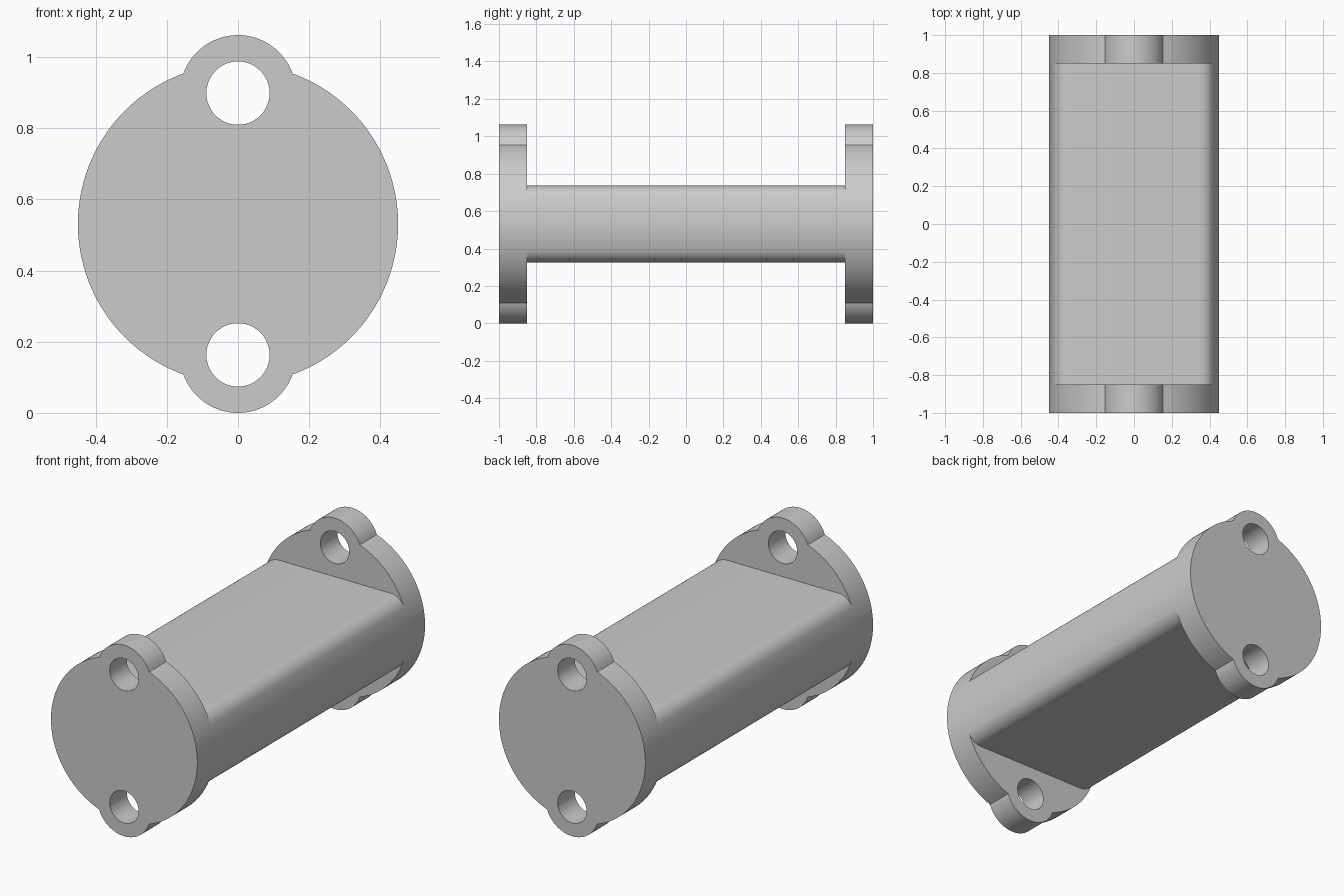
import bpy, bmesh
from math import sin, cos, pi, atan2, acos, sqrt, radians

if "Cube" in bpy.data.objects:
    bpy.data.objects.remove(bpy.data.objects["Cube"])

MID_Z = 0.531        # height of the long axis
RADIUS = 0.45        # flange and body radius
HALF = 1.0           # half length
INNER = 0.85         # inner face of the flanges
FLAT = 0.205         # half height of the body between its flats
FILLET = 0.085       # rounding between flat and barrel
LUG = 0.368          # bolt hole distance from the axis
LUG_R = 0.163
HOLE_R = 0.089

metal = bpy.data.materials.new("light grey")
metal.use_nodes = True
GREY = (0.6, 0.6, 0.6, 1.0)
metal.diffuse_color = GREY
metal.node_tree.nodes["Principled BSDF"].inputs["Base Color"].default_value = GREY


def arc(cx, cz, r, start, end, steps):
    """Points of an arc in the xz plane, both ends included."""
    angles = [start + (end - start) * i / steps for i in range(steps + 1)]
    return [(cx + r * cos(a), cz + r * sin(a)) for a in angles]


def half_turn(points):
    """Complete an outline with its copy turned by 180 degrees."""
    return points + [(-x, -z) for x, z in points]


def prism(name, loops, y0, y1):
    """Extrude an outline, with optional hole outlines, along y."""
    bm = bmesh.new()
    edges = []
    for loop in loops:
        verts = [bm.verts.new((x, y0, z + MID_Z)) for x, z in loop]
        edges += [bm.edges.new((v, verts[i - 1])) for i, v in enumerate(verts)]
    bmesh.ops.triangle_fill(bm, edges=edges, use_beauty=True)
    grown = bmesh.ops.extrude_face_region(bm, geom=bm.faces[:], use_keep_orig=True)
    moved = [g for g in grown["geom"] if isinstance(g, bmesh.types.BMVert)]
    bmesh.ops.translate(bm, vec=(0, y1 - y0, 0), verts=moved)
    bmesh.ops.recalc_face_normals(bm, faces=bm.faces[:])
    mesh = bpy.data.meshes.new(name)
    bm.to_mesh(mesh)
    bm.free()
    mesh.materials.append(metal)
    obj = bpy.data.objects.new(name, mesh)
    bpy.context.collection.objects.link(obj)
    bpy.ops.object.select_all(action="DESELECT")
    obj.select_set(True)
    bpy.context.view_layer.objects.active = obj
    bpy.ops.object.shade_smooth_by_angle(angle=radians(30))
    return obj


# Body: round barrel with a flat top and bottom and filleted corners
fz = FLAT - FILLET
fx = sqrt((RADIUS - FILLET) ** 2 - fz ** 2)
touch = atan2(fz, fx)
body = half_turn(
    arc(0, 0, RADIUS, -touch, touch, 24)
    + arc(fx, fz, FILLET, touch, pi / 2, 14)[1:]
    + arc(-fx, fz, FILLET, pi / 2, pi - touch, 14)[:-1])
prism("body", [body], -INNER, INNER)

# Flanges: disc with a lug and a bolt hole above and below
disc_gap = acos((RADIUS ** 2 + LUG ** 2 - LUG_R ** 2) / (2 * RADIUS * LUG))
jx, jz = RADIUS * sin(disc_gap), RADIUS * cos(disc_gap)
lug_start = atan2(jz - LUG, jx)
side = pi / 2 - disc_gap
outline = half_turn(
    arc(0, 0, RADIUS, -side, side, 64)
    + arc(0, LUG, LUG_R, lug_start, pi - lug_start, 32)[1:-1])
holes = [arc(0, s * LUG, HOLE_R, 0, 2 * pi, 48)[:-1] for s in (-1, 1)]
prism("front_flange", [outline] + holes, -HALF, -INNER)
prism("back_flange", [outline] + holes, INNER, HALF)
